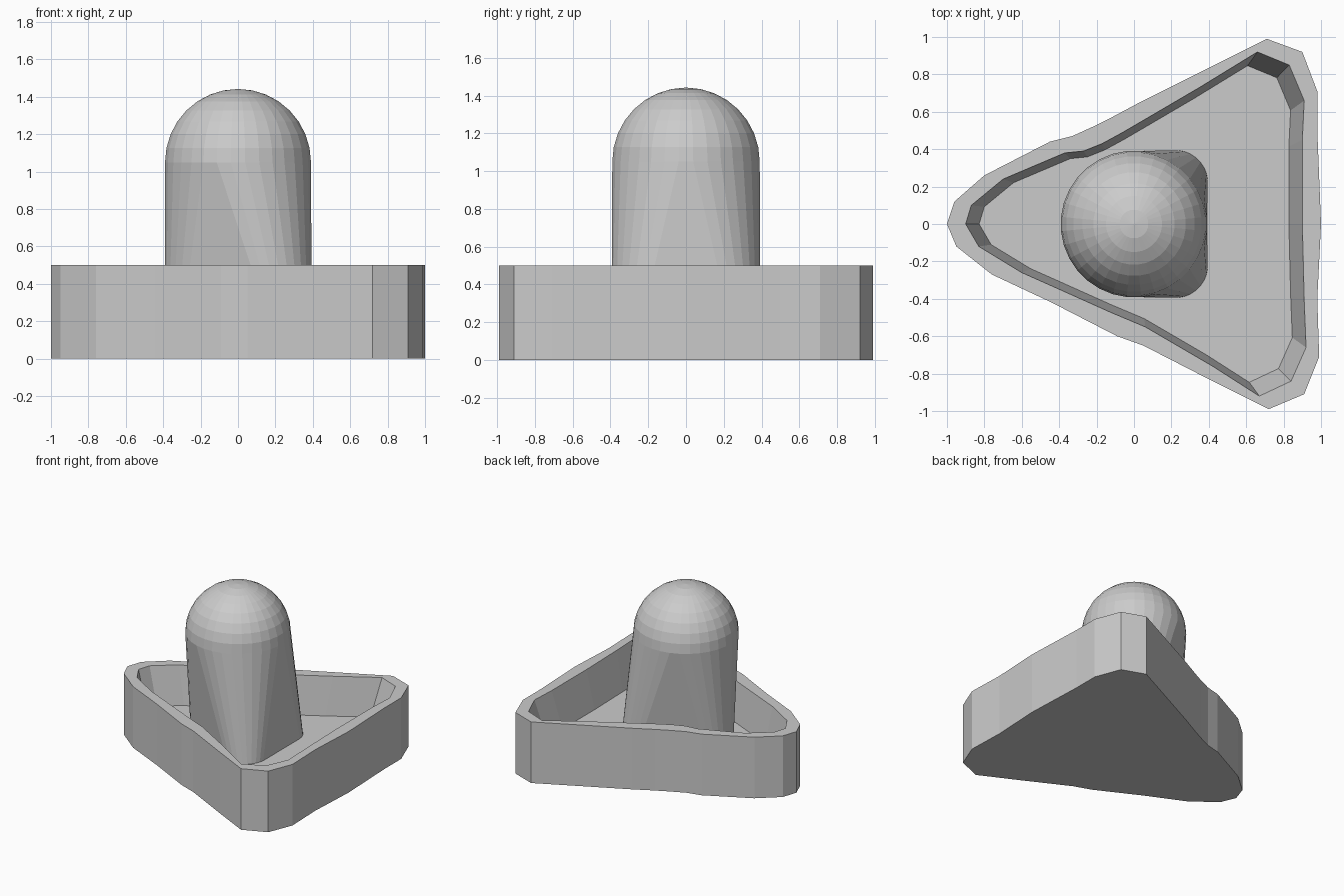
import bpy
import bmesh
from math import sin, cos, pi
from mathutils import Vector

if "Cube" in bpy.data.objects:
    bpy.data.objects.remove(bpy.data.objects["Cube"], do_unlink=True)

grey = bpy.data.materials.new("plain_grey")
grey.use_nodes = True
colour = (0.6, 0.6, 0.6, 1)
grey.diffuse_color = colour
grey.node_tree.nodes["Principled BSDF"].inputs["Base Color"].default_value = colour


def loft(name, rings):
    """Join equal-length rings of points with faces and cap both ends."""
    bm = bmesh.new()
    loops = [[bm.verts.new(point) for point in ring] for ring in rings]
    for lower, upper in zip(loops, loops[1:]):
        count = len(lower)
        for i in range(count):
            j = (i + 1) % count
            bm.faces.new((lower[i], lower[j], upper[j], upper[i]))
    bm.faces.new(loops[0])
    bm.faces.new(loops[-1])
    bmesh.ops.remove_doubles(bm, verts=bm.verts, dist=0.0001)
    bmesh.ops.recalc_face_normals(bm, faces=bm.faces)
    mesh = bpy.data.meshes.new(name)
    bm.to_mesh(mesh)
    bm.free()
    mesh.materials.append(grey)
    part = bpy.data.objects.new(name, mesh)
    bpy.context.collection.objects.link(part)
    return part


def at_height(outline, z, scale=1.0):
    return [(x * scale, y * scale, z) for x, y in outline]


# Rounded triangular tray: outer wall, flat rim, sloping inner wall, floor
rim_height = 0.5
floor_height = 0.19
outer = [(-1, 0), (-.96, .12), (-.8, .26), (-.45, .44), (-.33, .47), (-.22, .52),
         (-.12, .57), (.03, .65), (.35, .81), (.71, .99), (.9, .92), (.98, .71),
         (.98, .5), (1, 0), (.98, -.4), (.99, -.71), (.91, -.91), (.72, -.99),
         (.42, -.84), (.05, -.65), (-.09, -.6), (-.44, -.42), (-.76, -.27), (-.95, -.12)]
inner = [(-.9, 0), (-.87, .1), (-.7, .24), (-.37, .38), (-.27, .39), (-.17, .43),
         (-.06, .49), (.06, .56), (.35, .73), (.66, .92), (.83, .85), (.91, .66),
         (.9, .45), (.9, 0), (.91, -.41), (.92, -.66), (.84, -.84), (.67, -.92),
         (.42, -.76), (.06, -.55), (-.13, -.47), (-.42, -.34), (-.6, -.26), (-.83, -.12)]
loft("tray", [at_height(outer, 0), at_height(outer, rim_height),
              at_height(inner, rim_height), at_height(inner, floor_height, 0.92)])

# Post: rounded triangle at the foot, blending to a circle under a round dome
sides = 32
radius = 0.392
shoulder = 1.05
dome_steps = 8
corner_radius = 0.175
corners = [Vector((0.22, 0.22)), Vector((0.22, -0.22)), Vector((-0.215, 0))]
directions = [Vector((cos(a), sin(a)))
              for a in ((i + 0.5) * 2 * pi / sides for i in range(sides))]
foot = [max(corners, key=d.dot) + d * corner_radius for d in directions]
post_rings = [at_height(foot, floor_height)]
for step in range(dome_steps):
    angle = step / dome_steps * pi / 2
    post_rings.append(at_height(directions, shoulder + radius * sin(angle),
                                radius * cos(angle)))
post_rings.append(at_height(directions, shoulder + radius, 0.002))
loft("post", post_rings)
